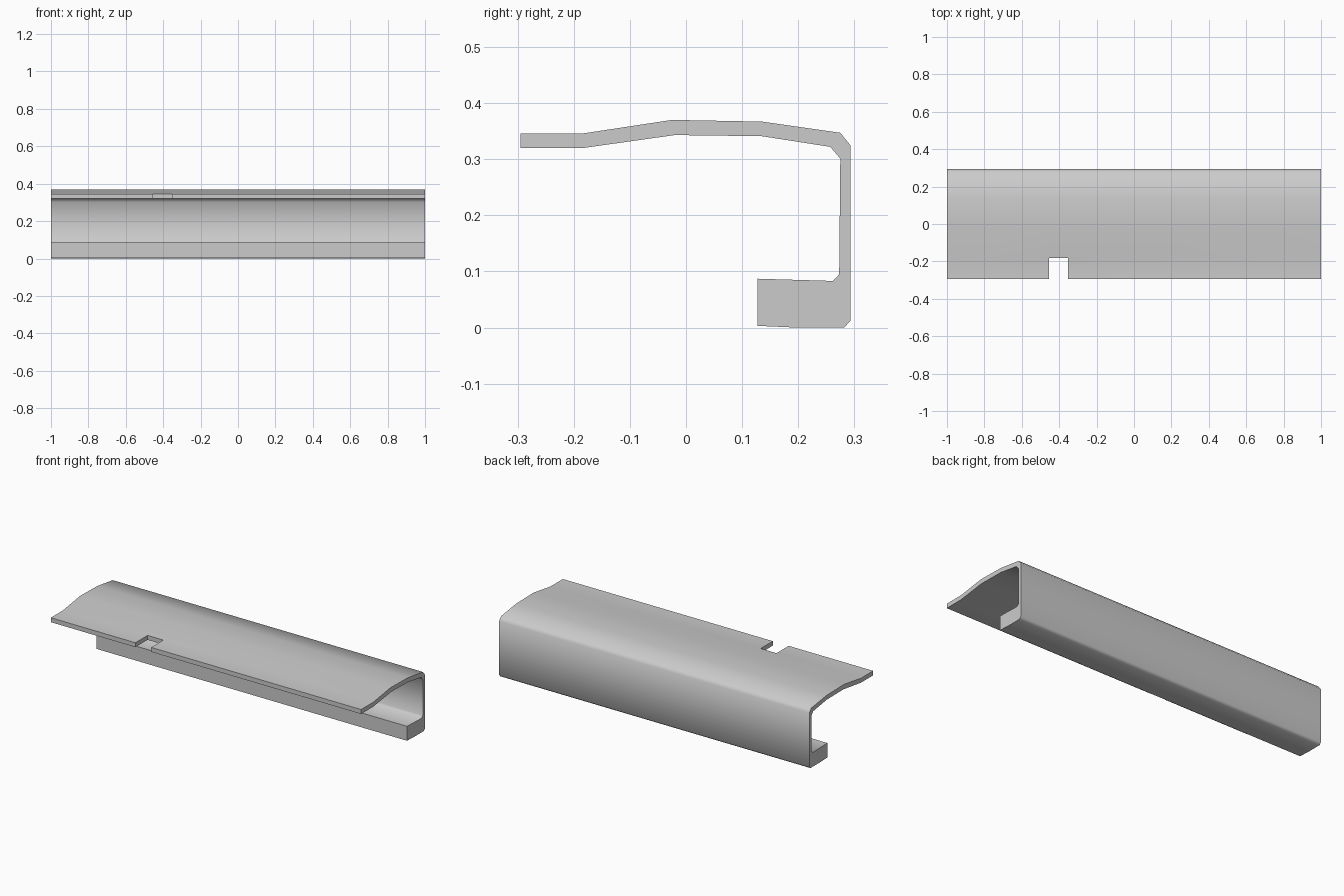
import bpy
import bmesh
import math

cube = bpy.data.objects.get("Cube")
if cube:
    bpy.data.objects.remove(cube, do_unlink=True)

# Plain grey material
grey = bpy.data.materials.new("plain_grey")
grey.use_nodes = True
colour = (0.6, 0.6, 0.6, 1)
grey.diffuse_color = colour
grey.node_tree.nodes["Principled BSDF"].inputs["Base Color"].default_value = colour

# Cross-section (y, z): up over the hood, down the back, round the thick foot
notch_y = -0.183
profile = [
    (-0.295, 0.346), (notch_y, 0.346), (-0.025, 0.37), (0.135, 0.367),
    (0.275, 0.347), (0.293, 0.325), (0.293, 0.012), (0.282, 0.0),
    (0.195, 0.0), (0.127, 0.003), (0.127, 0.087), (0.262, 0.083),
    (0.273, 0.095), (0.275, 0.301), (0.257, 0.322), (0.135, 0.341),
    (-0.02, 0.343), (notch_y, 0.32), (-0.295, 0.32),
]
# Stations along the length; the lip is left open between the middle two
stations = [-1, -0.455, -0.353, 1]
count = len(profile)
lip_strips = (0, count - 2, count - 1)

bm = bmesh.new()
rings = [[bm.verts.new((x, y, z)) for y, z in profile] for x in stations]
for s in range(3):
    a, b = rings[s], rings[s + 1]
    for i in range(count):
        if s == 1 and i in lip_strips:
            continue
        j = (i + 1) % count
        bm.faces.new((a[i], a[j], b[j], b[i]))

# End caps
bm.faces.new(rings[0])
bm.faces.new(rings[3])

# Notch side walls and back wall
left, right = rings[1], rings[2]
for ring in (left, right):
    bm.faces.new((ring[0], ring[1], ring[-2], ring[-1]))
bm.faces.new((left[1], right[1], right[-2], left[-2]))

bmesh.ops.recalc_face_normals(bm, faces=bm.faces[:])
mesh = bpy.data.meshes.new("hooded_rail")
bm.to_mesh(mesh)
bm.free()
mesh.materials.append(grey)

rail = bpy.data.objects.new("hooded_rail", mesh)
bpy.context.collection.objects.link(rail)

# Smooth bends, sharp ends and lips
bpy.ops.object.select_all(action="DESELECT")
rail.select_set(True)
bpy.context.view_layer.objects.active = rail
bpy.ops.object.shade_smooth_by_angle(angle=math.radians(55))
